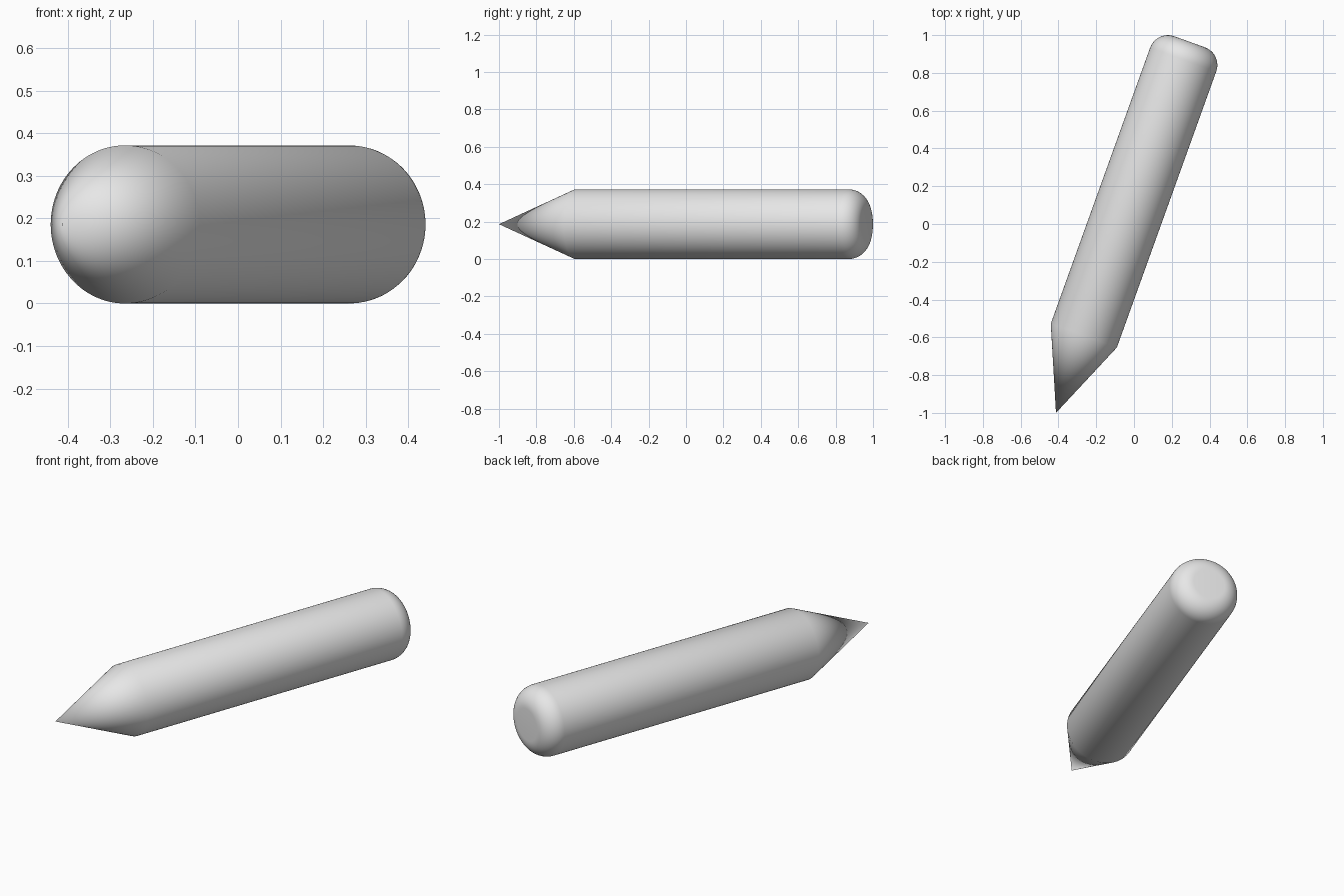
import bpy
import bmesh
from math import sin, cos, pi, radians
from mathutils import Matrix, Vector

cube = bpy.data.objects.get("Cube")
if cube:
    bpy.data.objects.remove(cube, do_unlink=True)

RADIUS, TIP_LENGTH, LENGTH, FILLET = 0.186, 0.435, 2.088, 0.1
YAW = radians(19.8)
SEGMENTS, FILLET_STEPS = 96, 12

# Single grey material
grey = bpy.data.materials.new("plain grey")
grey.use_nodes = True
colour = (0.8, 0.8, 0.8, 1)
grey.diffuse_color = colour
grey.node_tree.nodes["Principled BSDF"].inputs["Base Color"].default_value = colour

# Half profile: point, shoulder, rounded butt, flat end
profile = [(0, 0), (RADIUS, TIP_LENGTH)]
for i in range(FILLET_STEPS + 1):
    a = pi / 2 * i / FILLET_STEPS
    profile.append((RADIUS - FILLET + FILLET * cos(a), LENGTH - FILLET + FILLET * sin(a)))
profile.append((0, LENGTH))

# Revolve the profile into a pointed rod
bm = bmesh.new()
verts = [bm.verts.new((r, 0, h)) for r, h in profile]
edges = [bm.edges.new(pair) for pair in zip(verts, verts[1:])]
bmesh.ops.spin(bm, geom=verts + edges, cent=(0, 0, 0), axis=(0, 0, 1),
               angle=2 * pi, steps=SEGMENTS)
bmesh.ops.remove_doubles(bm, verts=bm.verts, dist=0.0001)
bmesh.ops.recalc_face_normals(bm, faces=bm.faces)

# Lay it down with the point towards the front and swing it round
bm.transform(Matrix.Translation(Vector((-0.413, -1, RADIUS)))
             @ Matrix.Rotation(-YAW, 4, 'Z') @ Matrix.Rotation(-pi / 2, 4, 'X'))
mesh = bpy.data.meshes.new("pointed_rod")
bm.to_mesh(mesh)
bm.free()
mesh.materials.append(grey)

rod = bpy.data.objects.new("pointed_rod", mesh)
bpy.context.collection.objects.link(rod)
bpy.ops.object.select_all(action='DESELECT')
rod.select_set(True)
bpy.context.view_layer.objects.active = rod
bpy.ops.object.shade_smooth_by_angle(angle=radians(30))
